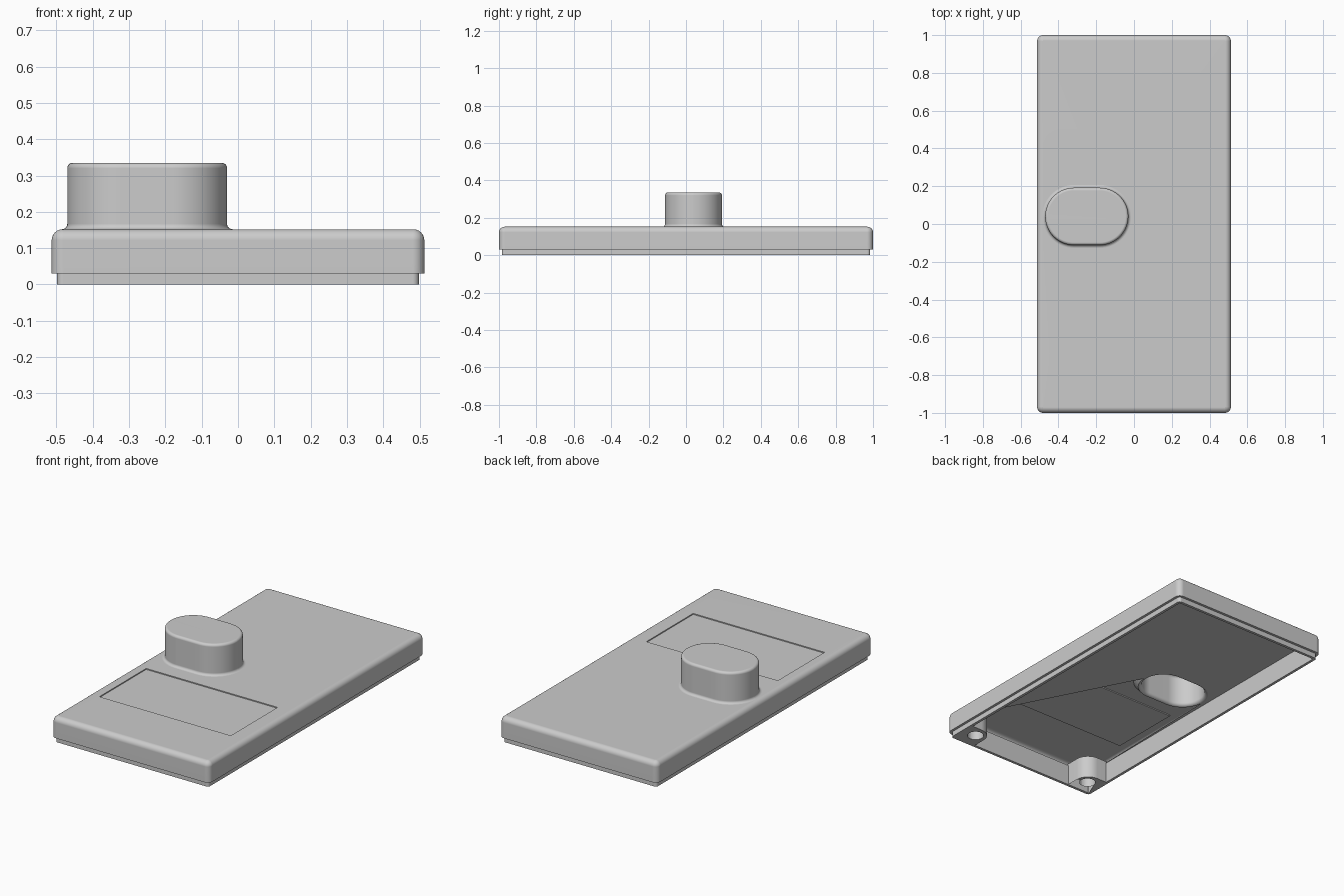
import bpy, bmesh
from math import sin, cos, pi, radians

if "Cube" in bpy.data.objects:
    bpy.data.objects.remove(bpy.data.objects["Cube"])

grey = bpy.data.materials.new("plain_grey")
grey.use_nodes = True
grey.diffuse_color = (0.6, 0.6, 0.6, 1)
grey.node_tree.nodes["Principled BSDF"].inputs["Base Color"].default_value = (0.6, 0.6, 0.6, 1)

TOP, CEIL, LIP = 0.152, 0.122, 0.03      # lid top, inner ceiling, lip step

# shapes are (centre x, centre y, half x, half y, corner radius)
LID = (0, 0, 0.513, 1.0, 0.032)
BUTTON = (-0.25, 0.04, 0.22, 0.152, 0.152)
LABEL = (-0.017, -0.435, 0.427, 0.217, 0.003)


def ring(bm, shape, inset, z, n=10):
    """Rounded rectangle of vertices, shrunk by inset."""
    cx, cy, hx, hy, r = shape
    hx, hy, r = hx - inset, hy - inset, max(r - inset, 0.002)
    verts = []
    for q, (sx, sy) in enumerate([(1, 1), (-1, 1), (-1, -1), (1, -1)]):
        for i in range(n + 1):
            a = (q + i / n) * pi / 2
            verts.append(bm.verts.new((cx + sx * (hx - r) + r * cos(a),
                                       cy + sy * (hy - r) + r * sin(a), z)))
    return verts


def bridge(bm, a, b):
    for i in range(len(a)):
        j = (i + 1) % len(a)
        bm.faces.new((a[i], a[j], b[j], b[i]))


def loft(bm, shape, profile, n=10):
    rings = [ring(bm, shape, d, z, n) for d, z in profile]
    for a, b in zip(rings, rings[1:]):
        bridge(bm, a, b)
    return rings


def fill(bm, *loops):
    """Flat face between an outer loop and its holes."""
    edges = []
    for loop in loops:
        for i, v in enumerate(loop):
            w = loop[(i + 1) % len(loop)]
            edges.append(bm.edges.get((v, w)) or bm.edges.new((v, w)))
    bmesh.ops.triangle_fill(bm, use_beauty=True, use_dissolve=False, edges=edges)


def arc(d, z, r, start, end, steps=6):
    """Profile points on a circle centred at inset d, height z."""
    angles = [radians(start + (end - start) * i / steps) for i in range(steps + 1)]
    return [(d + r * cos(a), z + r * sin(a)) for a in angles]


def finish(bm, name):
    bmesh.ops.recalc_face_normals(bm, faces=bm.faces[:])
    mesh = bpy.data.meshes.new(name)
    bm.to_mesh(mesh)
    bm.free()
    mesh.materials.append(grey)
    obj = bpy.data.objects.new(name, mesh)
    bpy.context.collection.objects.link(obj)
    bpy.ops.object.select_all(action='DESELECT')
    obj.select_set(True)
    bpy.context.view_layer.objects.active = obj
    bpy.ops.object.shade_smooth_by_angle(angle=radians(35))
    normals = obj.modifiers.new("flat_face_normals", 'WEIGHTED_NORMAL')
    normals.keep_sharp = True


# button skin: base fillet, wall, rounded top edge
outer = (arc(-0.015, TOP + 0.015, 0.015, 270, 360)
         + arc(0.015, 0.32, 0.015, 180, 90))
# button hollow: rounded mouth, wall, rounded end
inner = (arc(0.01, CEIL + 0.02, 0.02, 270, 360)
         + arc(0.045, 0.29, 0.015, 180, 90))

# lid: rounded top edge, side, stepped lip, cavity wall
bm = bmesh.new()
sides = loft(bm, LID, arc(0.03, TOP - 0.03, 0.03, 90, 180)
             + [(0, LIP), (0.015, LIP), (0.015, 0), (0.031, 0), (0.031, CEIL)])
opening = loft(bm, BUTTON, [outer[0], inner[0]], 16)
recess = loft(bm, LABEL, [(0, TOP), (0, TOP - 0.006)], 2)
bm.faces.new(recess[1])
fill(bm, sides[0], opening[0], recess[0])
fill(bm, sides[-1], opening[1])
finish(bm, "lid_shell")

# hollow button
bm = bmesh.new()
skin = loft(bm, BUTTON, outer, 16)
hollow = loft(bm, BUTTON, inner, 16)
bridge(bm, skin[0], hollow[0])
bm.faces.new(skin[-1])
bm.faces.new(hollow[-1])
finish(bm, "button")

# screw bosses in the two front corners
for side, name in ((1, "left_screw_boss"), (-1, "right_screw_boss")):
    bm = bmesh.new()
    # block with one rounded inner corner, buried slightly in the lid walls
    r, x0, x1, y0, y1 = 0.08, 0.49, 0.338, -0.975, -0.815
    outline = [(x0, y1), (x0, y0), (x1, y0)]
    outline += [(x1 + r - r * cos(a), y1 - r + r * sin(a))
                for a in (i * pi / 16 for i in range(9))]
    low, high = [[bm.verts.new((side * x, y, z)) for x, y in outline]
                 for z in (0, CEIL + 0.01)]
    bridge(bm, low, high)
    bm.faces.new(high)
    hole = loft(bm, (side * 0.405, -0.885, 0.045, 0.045, 0.045), [(0, 0), (0, 0.11)], 8)
    bm.faces.new(hole[1])
    fill(bm, low, hole[0])
    finish(bm, name)
